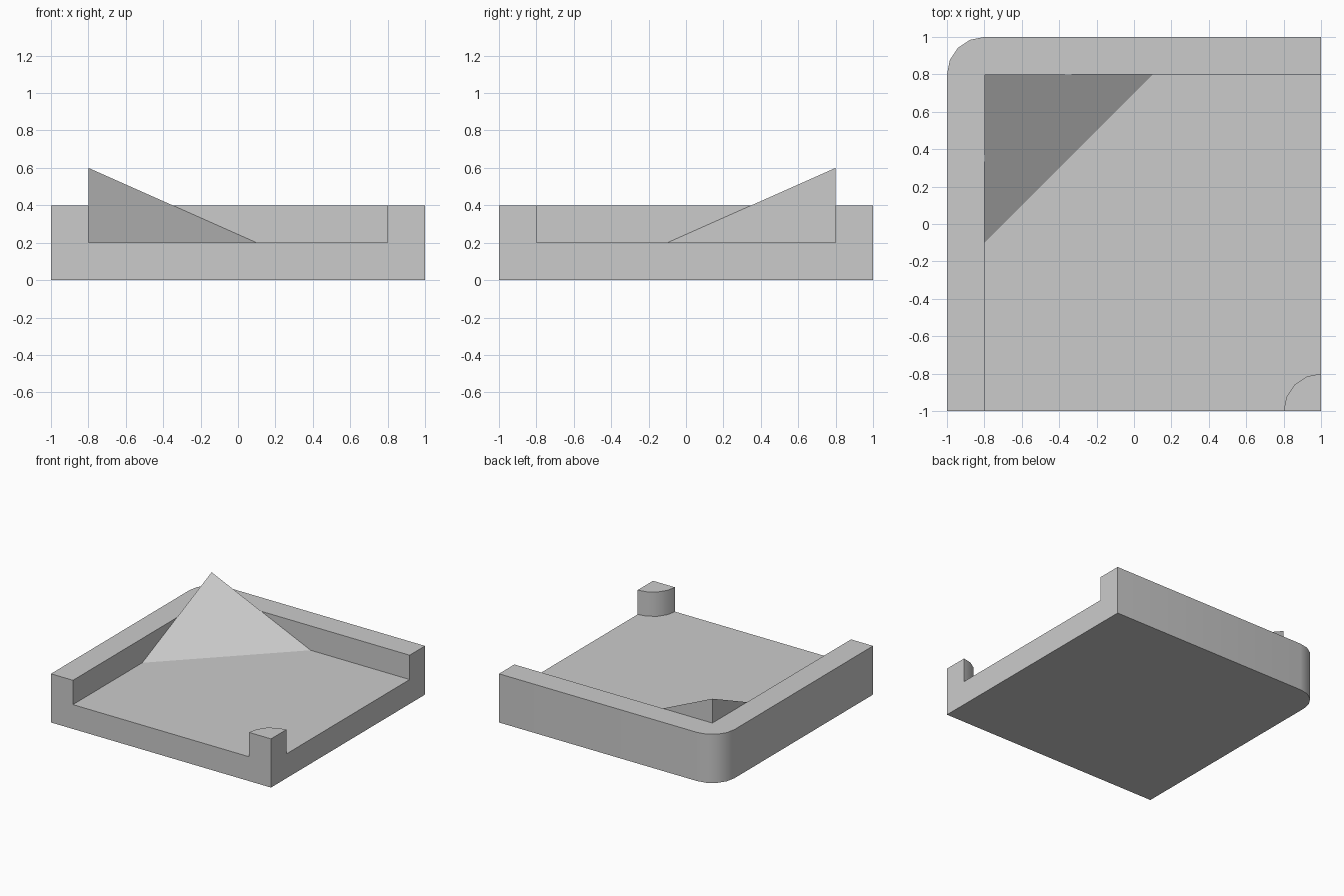
import bpy, bmesh
from math import sin, cos, pi

if "Cube" in bpy.data.objects:
    bpy.data.objects.remove(bpy.data.objects["Cube"])


def arc(cx, cy, r, a0, a1, n=4):
    """Points along an arc, angles in degrees."""
    return [(cx + r * cos((a0 + (a1 - a0) * i / n) * pi / 180),
             cy + r * sin((a0 + (a1 - a0) * i / n) * pi / 180)) for i in range(n + 1)]


def finish(name, bm):
    bmesh.ops.recalc_face_normals(bm, faces=bm.faces)
    mesh = bpy.data.meshes.new(name)
    bm.to_mesh(mesh)
    bm.free()
    ob = bpy.data.objects.new(name, mesh)
    bpy.context.collection.objects.link(ob)
    return ob


def prism(name, outline, z0, z1):
    bm = bmesh.new()
    face = bm.faces.new([bm.verts.new((x, y, z0)) for x, y in outline])
    top = bmesh.ops.extrude_face_region(bm, geom=[face])["geom"]
    bmesh.ops.translate(bm, vec=(0, 0, z1 - z0),
                        verts=[v for v in top if isinstance(v, bmesh.types.BMVert)])
    return finish(name, bm)


# Square tray with one rounded corner at the back left
tray = prism("tray", [(-1, -1), (1, -1), (1, 1)] + arc(-0.8, 0.8, 0.2, 90, 180), 0, 0.4)

# Pocket open to the front and right, leaving two walls and a quarter-round post
pocket = prism("pocket_cutter",
               [(-0.8, -1.2), (0.8, -1.2)] + arc(1, -1, 0.2, 180, 90)
               + [(1.2, -0.8), (1.2, 0.8), (-0.8, 0.8)], 0.2, 0.6)
pocket.hide_render = True

cut = tray.modifiers.new("pocket", 'BOOLEAN')
cut.operation = 'DIFFERENCE'
cut.solver = 'EXACT'
cut.object = pocket
bpy.context.view_layer.objects.active = tray
tray.select_set(True)
bpy.ops.object.modifier_apply(modifier="pocket")
bpy.data.objects.remove(pocket)
bpy.ops.object.shade_smooth_by_angle(angle=pi / 6)

# Sloping corner wedge in the back-left inner corner
bm = bmesh.new()
for p in [(-0.8, 0.8, 0.2), (0.1, 0.8, 0.2), (-0.8, -0.1, 0.2), (-0.8, 0.8, 0.6)]:
    bm.verts.new(p)
bmesh.ops.convex_hull(bm, input=bm.verts)
finish("corner_wedge", bm)
